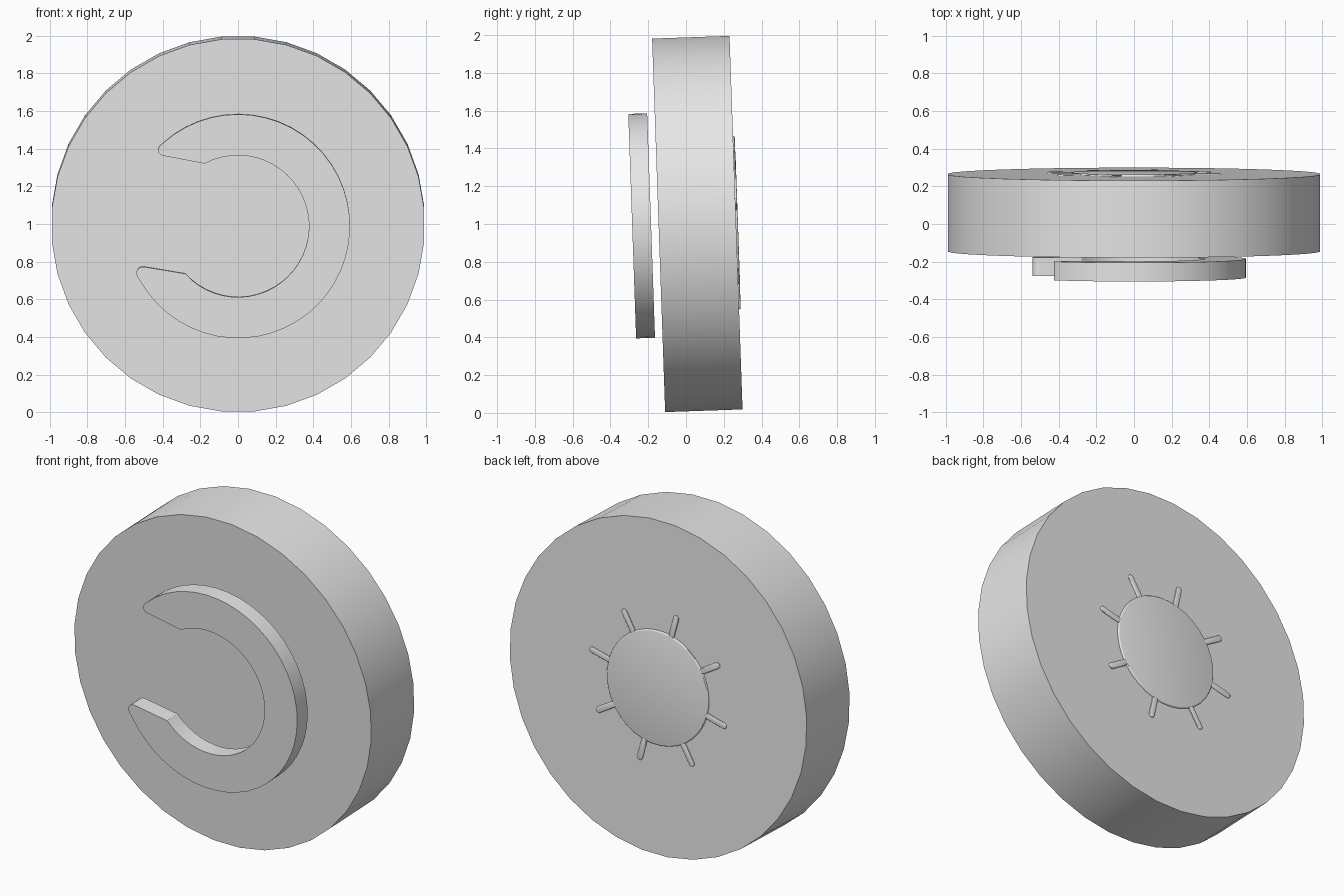
import bpy
import bmesh
from math import sin, cos, pi, radians
from mathutils import Matrix

cube = bpy.data.objects.get("Cube")
if cube:
    bpy.data.objects.remove(cube, do_unlink=True)

grey = bpy.data.materials.new("light grey")
grey.use_nodes = True
colour = (0.8, 0.8, 0.8, 1)
grey.diffuse_color = colour
grey.node_tree.nodes["Principled BSDF"].inputs["Base Color"].default_value = colour

# Everything shares one axis, leaning slightly forward
LEAN = Matrix.Translation((0, 0.06, 1)) @ Matrix.Rotation(radians(2), 4, 'X')


def arc(radius, start, end, steps, cx=0, cz=0):
    """Points on an arc in the xz plane, angles in degrees."""
    angles = [radians(start + (end - start) * i / steps) for i in range(steps + 1)]
    return [(cx + radius * cos(a), cz + radius * sin(a)) for a in angles]


def plate(name, outline, y_from, y_to, bevel=0):
    """Extrude an xz outline along y, optionally rounding the far rim."""
    bm = bmesh.new()
    face = bm.faces.new([bm.verts.new((x, y_from, z)) for x, z in outline])
    grown = bmesh.ops.extrude_face_region(bm, geom=[face], use_keep_orig=True)
    cap = [g for g in grown["geom"] if isinstance(g, bmesh.types.BMFace)]
    verts = [g for g in grown["geom"] if isinstance(g, bmesh.types.BMVert)]
    bmesh.ops.translate(bm, verts=verts, vec=(0, y_to - y_from, 0))
    if bevel:
        bmesh.ops.bevel(bm, geom=list(cap[0].edges), offset=bevel,
                        segments=3, profile=0.5, affect='EDGES')
    bmesh.ops.recalc_face_normals(bm, faces=bm.faces)
    bm.transform(LEAN)
    mesh = bpy.data.meshes.new(name)
    bm.to_mesh(mesh)
    bm.free()
    mesh.materials.append(grey)
    obj = bpy.data.objects.new(name, mesh)
    bpy.context.collection.objects.link(obj)
    bpy.ops.object.select_all(action='DESELECT')
    obj.select_set(True)
    bpy.context.view_layer.objects.active = obj
    bpy.ops.object.shade_smooth_by_angle(angle=radians(30))
    return obj


# Thick round body
plate("body", arc(0.993, 5, 355, 35), -0.205, 0.205)

# Open crescent floating in front, with rounded tips
crescent = arc(0.595, 132, -150, 40)
crescent += arc(0.035, 208, 80, 5, -0.505, -0.25)
crescent += arc(0.377, -138, 118, 36)
crescent += arc(0.03, 260, 140, 5, -0.395, 0.405)
plate("crescent", crescent, -0.245, -0.345)

# Sun emblem on the back: low disc with eight short rays
plate("sun_disc", arc(0.34, 5, 355, 35), 0.2, 0.215, 0.008)
HALF = 0.018
capsule = arc(HALF, -90, 90, 6, 0.455) + arc(HALF, 90, 270, 6, 0.345)
for i in range(8):
    a = radians(14) + i * pi / 4
    ray = [(x * cos(a) - z * sin(a), x * sin(a) + z * cos(a)) for x, z in capsule]
    plate(f"sun_ray_{i + 1}", ray, 0.2, 0.214, 0.007)
